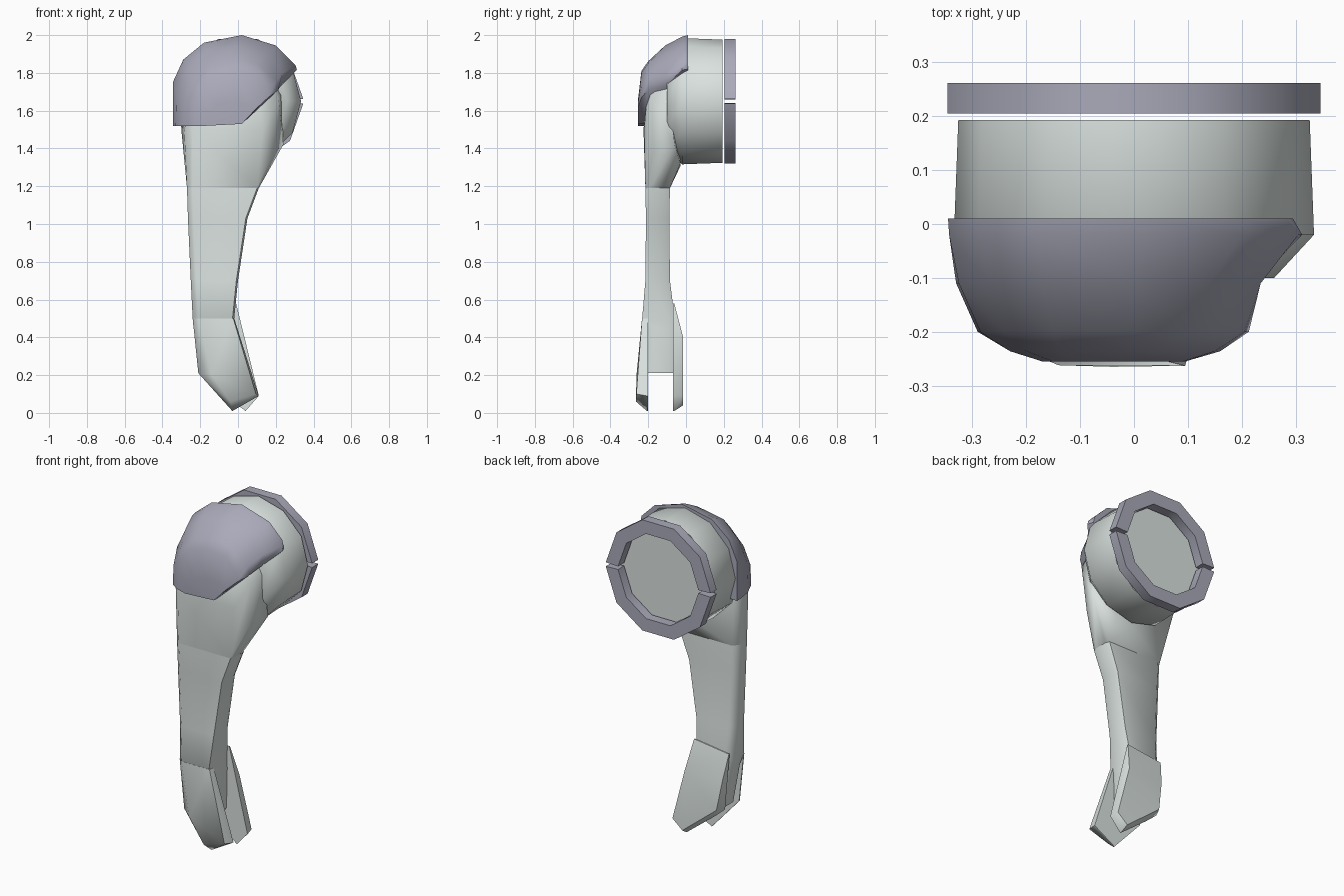
import bpy, bmesh, math


def material(name, color):
    m = bpy.data.materials.new(name)
    m.diffuse_color = (*color, 1)
    return m


PALE = material("pale_grey", (0.70, 0.76, 0.74))
DARK = material("slate", (0.40, 0.40, 0.49))


def finish(name, bm, mat, angle):
    bmesh.ops.recalc_face_normals(bm, faces=bm.faces)
    me = bpy.data.meshes.new(name)
    bm.to_mesh(me)
    bm.free()
    ob = bpy.data.objects.new(name, me)
    bpy.context.collection.objects.link(ob)
    me.materials.append(mat)
    bpy.ops.object.select_all(action='DESELECT')
    ob.select_set(True)
    bpy.context.view_layer.objects.active = ob
    bpy.ops.object.shade_smooth_by_angle(angle=math.radians(angle))
    return ob


def hull(name, pts, mat, angle=35):
    bm = bmesh.new()
    for p in pts:
        bm.verts.new(p)
    res = bmesh.ops.convex_hull(bm, input=bm.verts)
    junk = {g for g in res["geom_interior"] + res["geom_unused"] if isinstance(g, bmesh.types.BMVert)}
    bmesh.ops.delete(bm, geom=list(junk), context='VERTS')
    bmesh.ops.dissolve_limit(bm, angle_limit=0.01, verts=bm.verts, edges=bm.edges)
    return finish(name, bm, mat, angle)


def loft(name, rings, mat, angle=35):
    bm = bmesh.new()
    rows = [[bm.verts.new(p) for p in r] for r in rings]
    n = len(rows[0])
    for a, b in zip(rows, rows[1:]):
        for i in range(n):
            j = (i + 1) % n
            bm.faces.new((a[i], a[j], b[j], b[i]))
    bm.faces.new(rows[0])
    bm.faces.new(rows[-1])
    return finish(name, bm, mat, angle)


def circle(r, y, n=12, cz=1.65):
    return [(r * math.sin(k * math.tau / n), y, cz + r * math.cos(k * math.tau / n))
            for k in range(n)]


def section(z, xl, xr, yf, yb, c=0.03):
    # chamfered rectangle across the arm
    d = min(c, (yb - yf) * 0.2)
    return [(xl + c, yf, z), (xr - c * .3, yf, z), (xr, yf + d, z), (xr, yb - d, z),
            (xr - c * .3, yb, z), (xl + c, yb, z), (xl, yb - d, z), (xl, yf + d, z)]


# shoulder drum with a tapered front
loft("shoulder_drum", [circle(0.326, 0.193), circle(0.334, -0.02),
                       circle(0.26, -0.1)], PALE, 50)

# blend between the drum and the top of the arm
blend = section(1.19, -0.27, 0.11, -0.215, -0.085)
blend += [(-0.285, -0.18, 1.5), (-0.24, -0.225, 1.5), (0.13, -0.222, 1.5),
          (0.19, -0.17, 1.38), (0.215, -0.185, 1.66), (-0.24, -0.19, 1.66),
          (-0.12, -0.2, 1.75), (0.1, -0.2, 1.75), (-0.02, -0.03, 1.305), (0.1, -0.03, 1.32),
          (-0.3, -0.02, 1.5), (0.23, -0.09, 1.68), (0.24, -0.06, 1.42),
          (-0.2, -0.1, 1.83), (0.15, -0.1, 1.83)]
hull("shoulder_blend", blend, PALE, 60)

# arm beam, ending as the web inside the fork
arm = [(1.25, -0.265, 0.11, -0.212, -0.085), (1.19, -0.27, 0.11, -0.215, -0.085),
       (1.03, -0.265, 0.05, -0.212, -0.088), (0.7, -0.25, 0.0, -0.215, -0.085),
       (0.5, -0.24, -0.02, -0.232, -0.06), (0.45, -0.235, -0.015, -0.2, -0.065),
       (0.21, -0.19, -0.02, -0.2, -0.065)]
loft("arm_beam", [section(*s) for s in arm], PALE, 60)


# fork prongs
def prong(name, outline, inner, rim, face):
    pts = [(x, y, z) for x, z in outline for y in (inner, rim)]
    hull(name, pts + face, PALE, 60)


prong("front_fork_prong",
      [(-0.24, 0.5), (-0.21, 0.21), (-0.03, 0.01), (0.11, 0.09), (-0.02, 0.5)],
      -0.2, -0.207,
      [(-0.21, -0.233, 0.5), (-0.025, -0.233, 0.5), (-0.14, -0.262, 0.2),
       (-0.04, -0.265, 0.06), (0.095, -0.263, 0.1)])
prong("rear_fork_prong",
      [(-0.24, 0.55), (-0.21, 0.21), (-0.14, 0.15), (0.04, 0.01), (0.11, 0.09), (-0.01, 0.58)],
      -0.068, -0.062,
      [(-0.22, -0.03, 0.4), (0.02, -0.015, 0.4), (-0.19, -0.015, 0.22),
       (0.035, -0.015, 0.04), (0.1, -0.015, 0.095)])

# armour cap over the shoulder: (x, z) outlines stepping forward along y
cap = [
    (.01, [(-.345, 1.52), (-.345, 1.75), (-.29, 1.87), (-.18, 1.96), (.02, 2.0),
           (.2, 1.945), (.285, 1.86), (.295, 1.82), (.02, 1.53)]),
    (-.02, [(-.343, 1.52), (-.343, 1.74), (-.288, 1.865), (-.178, 1.955), (.02, 1.992),
            (.2, 1.935), (.305, 1.84), (.312, 1.815), (.02, 1.53)]),
    (-.11, [(-.33, 1.52), (-.325, 1.7), (-.27, 1.82), (-.17, 1.915), (0, 1.945),
            (.14, 1.9), (.235, 1.8), (.225, 1.73), (.02, 1.53)]),
    (-.2, [(-.29, 1.52), (-.285, 1.64), (-.24, 1.74), (-.15, 1.83), (0, 1.862),
           (.1, 1.85), (.205, 1.76), (.213, 1.71), (.02, 1.53)]),
    (-.236, [(-.23, 1.52), (-.23, 1.62), (-.2, 1.72), (-.14, 1.79), (-.01, 1.81),
             (.08, 1.8), (.15, 1.73), (.16, 1.67), (.02, 1.53)]),
    (-.255, [(-.17, 1.52), (-.17, 1.56), (-.15, 1.6), (-.11, 1.63), (-.02, 1.65),
             (.05, 1.64), (.09, 1.63), (.095, 1.61), (.02, 1.53)]),
]
loft("shoulder_cap", [[(x, y, z) for x, z in row] for y, row in cap], DARK, 50)

# split mounting ring behind the drum
for name, s in (("upper_ring_half", 1), ("lower_ring_half", -1)):
    rings = []
    for k in range(6):
        t = math.radians(2 + 176 * k / 5)
        c, h = math.cos(t), s * math.sin(t)
        rings.append([(r * c, y, 1.65 + r * h) for r, y in
                      ((0.265, 0.205), (0.346, 0.205), (0.346, 0.262), (0.265, 0.262))])
    loft(name, rings, DARK, 40)
